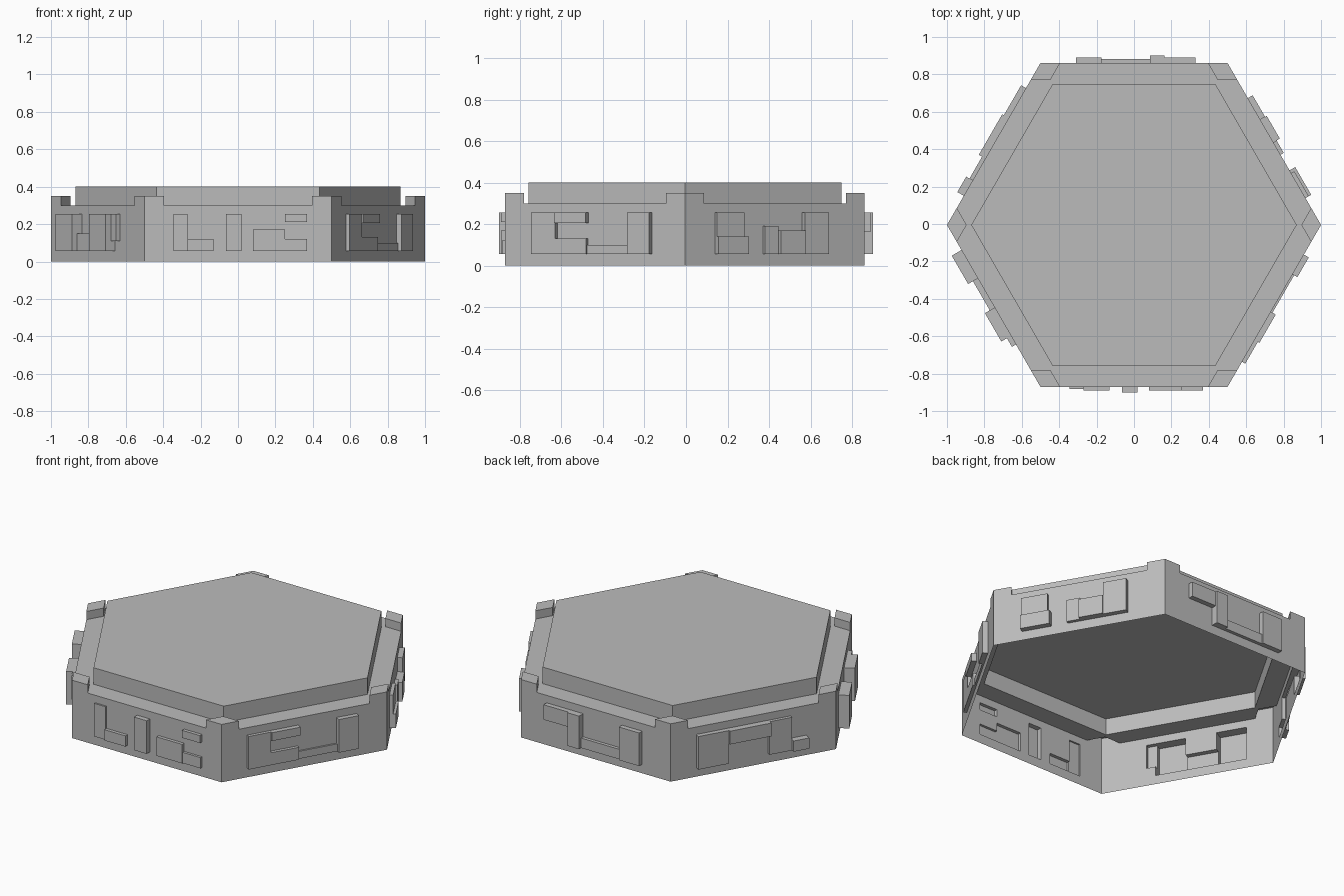
import bpy
import bmesh
from math import cos, sin, pi
from mathutils import Vector

cube = bpy.data.objects.get("Cube")
if cube:
    bpy.data.objects.remove(cube, do_unlink=True)

grey = bpy.data.materials.new("stone_grey")
grey.use_nodes = True
COLOUR = (0.5, 0.5, 0.5, 1)
grey.diffuse_color = COLOUR
grey.node_tree.nodes["Principled BSDF"].inputs["Base Color"].default_value = COLOUR

CENTRE = Vector((0, -0.005, 0))
APOTHEM = cos(pi / 6)
RIM, POST_TOP, LID_TOP = 0.3, 0.35, 0.4
LID_R, POST = 0.87, 0.105
LOW, HIGH = 0.055, 0.255      # usual bottom and top of the raised panels


def build(name, faces):
    """Make an object from a list of polygons, welding shared corners."""
    bm = bmesh.new()
    for f in faces:
        bm.faces.new([bm.verts.new(p + CENTRE) for p in f])
    bmesh.ops.remove_doubles(bm, verts=bm.verts, dist=1e-5)
    mesh = bpy.data.meshes.new(name)
    bm.to_mesh(mesh)
    bm.free()
    mesh.materials.append(grey)
    obj = bpy.data.objects.new(name, mesh)
    bpy.context.collection.objects.link(obj)


def corner(i, radius, z):
    a = i * pi / 3
    return Vector((radius * cos(a), radius * sin(a), z))


def wall_faces(angle, panels):
    """Wall sheet whose panels are pushed outwards, hollow behind."""
    n = Vector((cos(angle), sin(angle), 0))
    t = Vector((-n.y, n.x, 0))

    def pt(u, z, d):
        return n * (APOTHEM + d) + t * u + Vector((0, 0, z))

    us = {-0.5, POST - 0.5, 0.5 - POST, 0.5}
    zs = {0, RIM, POST_TOP}
    for u0, u1, z0, z1, d in panels:
        us |= {u0, u1}
        zs |= {z0, z1}
    us, zs = sorted(us), sorted(zs)

    def depth(i, j):
        u, z = (us[i] + us[i + 1]) / 2, (zs[j] + zs[j + 1]) / 2
        if z > RIM and abs(u) < 0.5 - POST:
            return None
        return next((p[4] for p in panels
                     if p[0] < u < p[1] and p[2] < z < p[3]), 0)

    cells = {(i, j): depth(i, j)
             for i in range(len(us) - 1) for j in range(len(zs) - 1)}
    faces = []
    for (i, j), a in cells.items():
        if a is None:
            continue
        u0, u1, z0, z1 = us[i], us[i + 1], zs[j], zs[j + 1]
        faces.append([pt(u0, z0, a), pt(u1, z0, a), pt(u1, z1, a), pt(u0, z1, a)])
        b = cells.get((i + 1, j))
        if b is not None and b != a:
            faces.append([pt(u1, z0, a), pt(u1, z0, b), pt(u1, z1, b), pt(u1, z1, a)])
        b = cells.get((i, j + 1))
        if b is not None and b != a:
            faces.append([pt(u0, z1, a), pt(u1, z1, a), pt(u1, z1, b), pt(u0, z1, b)])
    return faces


# Raised panels per wall: left, right, bottom, top, depth
WALLS = {
    "back_right": [(-.334, -.18, .14, HIGH, .02), (-.334, -.163, LOW, .14, .035),
                   (-.067, .01, LOW, .19, .02), (.01, .15, LOW, .17, .04),
                   (.15, .283, LOW, HIGH, .03)],
    "back": [(-.33, -.163, .165, HIGH, .03), (-.163, -.085, LOW, HIGH, .04),
             (-.085, .175, LOW, .115, .02), (.175, .31, LOW, HIGH, .03)],
    "back_left": [(-.345, -.16, LOW, HIGH, .03), (-.16, .09, .175, HIGH, .04),
                  (.09, .225, LOW, HIGH, .02), (.225, .32, LOW, .12, .04)],
    "front_left": [(-.345, -.17, LOW, HIGH, .06), (-.17, .01, LOW, .15, .03),
                   (.01, .185, LOW, HIGH, .06), (.185, .238, .11, HIGH, .025)],
    "front": [(-.345, -.27, LOW, HIGH, .01), (-.27, -.13, LOW, .12, .02),
              (-.065, .02, LOW, HIGH, .03), (.08, .25, LOW, .17, .02),
              (.25, .37, LOW, .12, .015), (.25, .37, .21, HIGH, .02)],
    "front_right": [(-.345, -.21, LOW, HIGH, .02), (-.21, -.036, .205, HIGH, .03),
                    (-.21, -.04, LOW, .13, .02), (-.04, .195, LOW, .1, .01),
                    (.195, .317, LOW, HIGH, .03)],
}
for k, (side, panels) in enumerate(WALLS.items()):
    build(side + "_wall", wall_faces(pi / 6 + k * pi / 3, panels))

# Rim ledge, corner posts and raised lid, one sixth at a time
ledge, posts, lid = [], [], []
up = Vector((0, 0, POST_TOP - RIM))
for i in range(6):
    here, ahead, behind = (corner(k, 1, RIM) for k in (i, i + 1, i - 1))
    start, end = here.lerp(ahead, POST), ahead.lerp(here, POST)
    before = here.lerp(behind, POST)
    apex, next_apex = corner(i, 1 - POST, RIM), corner(i + 1, 1 - POST, RIM)
    in0, in1 = corner(i, LID_R, RIM), corner(i + 1, LID_R, RIM)
    ledge.append([start, end, next_apex, in1, in0, apex])
    posts.append([here + up, start + up, apex + up, before + up])
    posts.append([start, apex, apex + up, start + up])
    posts.append([apex, before, before + up, apex + up])
    lid.append([in0, in1, corner(i + 1, LID_R, LID_TOP), corner(i, LID_R, LID_TOP)])
lid.append([corner(i, LID_R, LID_TOP) for i in range(6)])
build("rim_ledge", ledge)
build("corner_posts", posts)
build("raised_lid", lid)
